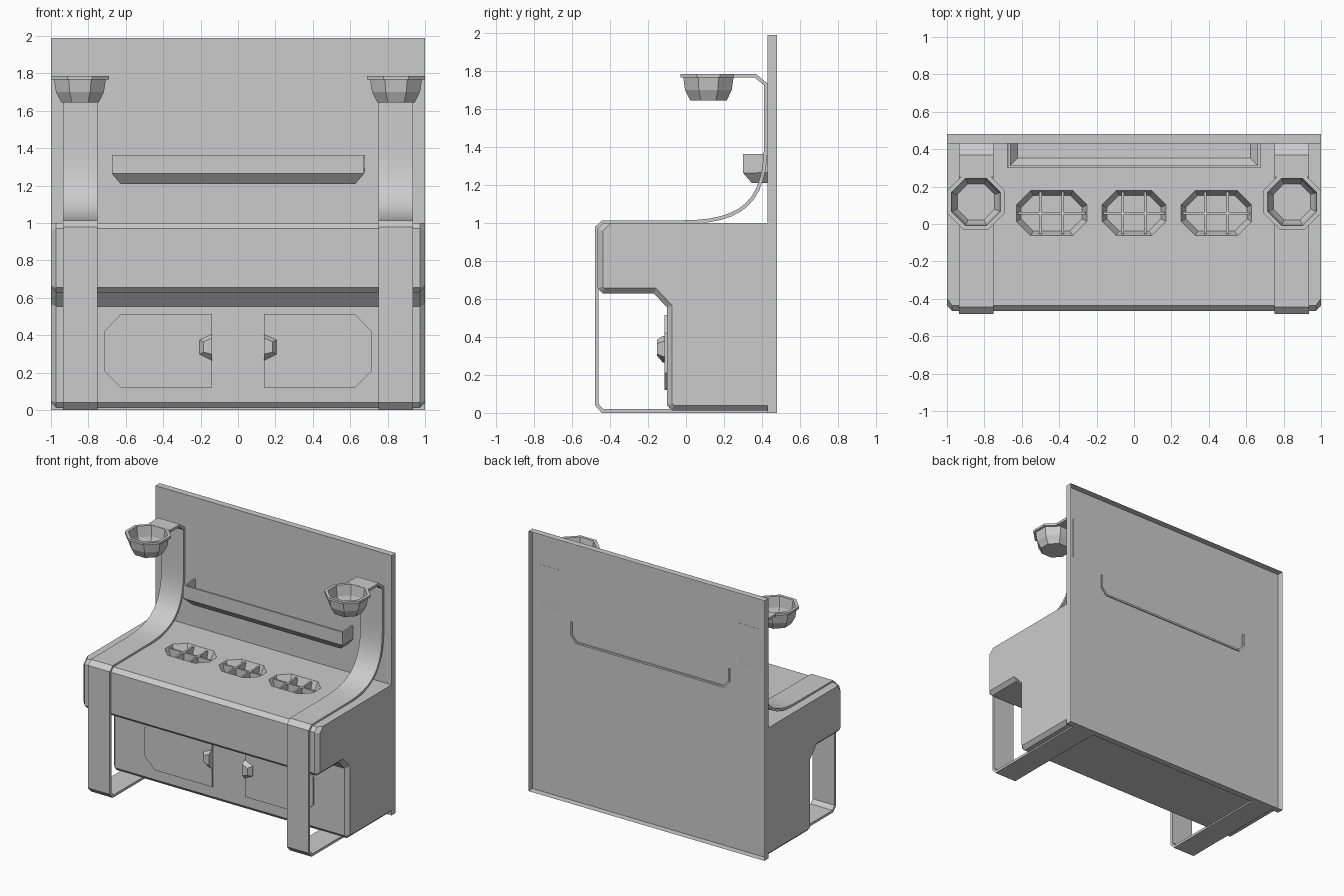
import bpy, bmesh, math

if "Cube" in bpy.data.objects:
    bpy.data.objects.remove(bpy.data.objects["Cube"])


def finish(name, bm):
    bmesh.ops.recalc_face_normals(bm, faces=bm.faces)
    me = bpy.data.meshes.new(name)
    bm.to_mesh(me)
    bm.free()
    ob = bpy.data.objects.new(name, me)
    bpy.context.collection.objects.link(ob)
    return ob


def loft(name, rings, caps=(True, True), closed=True):
    """Skin a list of equally long point rings."""
    bm = bmesh.new()
    vs = [[bm.verts.new(p) for p in r] for r in rings]
    n = len(rings[0])
    for a, b in zip(vs, vs[1:]):
        for i in range(n if closed else n - 1):
            j = (i + 1) % n
            bm.faces.new((a[i], a[j], b[j], b[i]))
    if caps[0]:
        bm.faces.new(vs[0])
    if caps[1]:
        bm.faces.new(vs[-1])
    return finish(name, bm)


def box(name, x0, x1, y0, y1, z0, z1):
    return loft(name, [[(x0, y0, z), (x1, y0, z), (x1, y1, z), (x0, y1, z)] for z in (z0, z1)])


def octagon(cx, cy, rx, ry, cut, z):
    q = [(rx, -ry + cut), (rx, ry - cut), (rx - cut, ry), (-rx + cut, ry),
         (-rx, ry - cut), (-rx, -ry + cut), (-rx + cut, -ry), (rx - cut, -ry)]
    return [(cx + x, cy + y, z) for x, y in q]


def apply_mods(ob):
    bpy.context.view_layer.objects.active = ob
    for m in list(ob.modifiers):
        bpy.ops.object.modifier_apply(modifier=m.name)


def thicken(ob, t):
    m = ob.modifiers.new("thickness", 'SOLIDIFY')
    m.thickness = t
    m.offset = 0
    m.use_even_offset = True
    apply_mods(ob)


# Back panel: front sheet with a rim, open at the rear
loft("back_panel", [[(-1, y, 0), (1, y, 0), (1, y, 1.99), (-1, y, 1.99)] for y in (0.43, 0.48)],
     caps=(True, False))

# Cabinet: side profile with overhanging counter, chamfered end edges except along the top
prof = [(0.43, 0.012), (-0.075, 0.012), (-0.10, 0.04), (-0.10, 0.555), (-0.17, 0.63),
        (-0.44, 0.63), (-0.465, 0.655), (-0.465, 0.97), (-0.435, 1.0), (0.43, 1.0)]
body = loft("cabinet", [[(x, y, z) for y, z in prof] for x in (-1, 1)])
bm = bmesh.new()
bm.from_mesh(body.data)
rim = []
for e in bm.edges:
    a, b = (v.co for v in e.verts)
    along_back = min(a.y, b.y) > 0.42
    along_top = min(a.z, b.z) > 0.99
    if abs(a.x - b.x) < 1e-4 and not along_back and not along_top:
        rim.append(e)
bmesh.ops.bevel(bm, geom=rim, offset=0.027, segments=1, affect='EDGES')
bm.to_mesh(body.data)
bm.free()

# Recessed octagonal wells in the counter, with divider bars
CY = 0.058
for k, (cx, rx) in enumerate([(-0.44, 0.188), (0, 0.17), (0.44, 0.188)]):
    cutter = loft("well_cutter", [octagon(cx, CY, rx - 0.025, 0.095, 0.065, 0.93),
                                  octagon(cx, CY, rx, 0.12, 0.075, 1.0),
                                  octagon(cx, CY, rx, 0.12, 0.075, 1.05)])
    m = body.modifiers.new("well", 'BOOLEAN')
    m.operation = 'DIFFERENCE'
    m.solver = 'EXACT'
    m.object = cutter
    apply_mods(body)
    bpy.data.objects.remove(cutter)
    for s in (-1, 1):
        x = cx + s * 0.06
        box(f"well_bar_{k}", x - 0.007, x + 0.007, CY - 0.112, CY + 0.112, 0.925, 0.992)
    box(f"well_cross_bar_{k}", cx - rx + 0.008, cx + rx - 0.008, CY - 0.007, CY + 0.007, 0.925, 0.992)

# Open the cabinet where it meets the panel
bm = bmesh.new()
bm.from_mesh(body.data)
rear = [f for f in bm.faces if all(v.co.y > 0.429 for v in f.verts)]
bmesh.ops.delete(bm, geom=rear, context='FACES')
bm.to_mesh(body.data)
bm.free()

# Wall tray: open sheet with chamfered lower edge, its rear edge just piercing the panel
levels = [(0.668, 0.307, 1.365), (0.668, 0.307, 1.268), (0.625, 0.35, 1.217)]
tray = loft("wall_tray", [[(-x, 0.438, z), (-x, y, z), (x, y, z), (x, 0.438, z)]
                          for x, y, z in levels], caps=(False, True), closed=False)
thicken(tray, 0.014)


# Strap path: bowl arm, wall, curve onto the counter, front leg, floor runner
def bezier(p, t):
    u = 1 - t
    w = (u ** 3, 3 * u * u * t, 3 * u * t * t, t ** 3)
    return tuple(sum(a * q[i] for a, q in zip(w, p)) for i in (0, 1))


ctrl = [(0.421, 1.43), (0.421, 1.11), (0.30, 1.005), (-0.02, 1.005)]
path = [(0.25, 1.776), (0.365, 1.776), (0.421, 1.73)]
path += [bezier(ctrl, i / 12) for i in range(13)]
path += [(-0.44, 1.003), (-0.471, 0.975), (-0.471, 0.045), (-0.44, 0.01), (0.43, 0.01)]

for s, side in ((-1, "left"), (1, "right")):
    strap = loft(f"{side}_strap", [[(s * 0.75, y, z), (s * 0.935, y, z)] for y, z in path],
                 caps=(False, False), closed=False)
    thicken(strap, 0.019)
    bpy.ops.object.select_all(action='DESELECT')
    strap.select_set(True)
    bpy.context.view_layer.objects.active = strap
    bpy.ops.object.shade_smooth_by_angle(angle=math.radians(25))

    # Octagonal bowl, hollow with a flat rim
    rings = [(0.10, 1.645), (0.128, 1.70), (0.138, 1.768), (0.154, 1.768), (0.154, 1.785),
             (0.131, 1.785), (0.12, 1.705), (0.10, 1.66)]
    loft(f"{side}_bowl", [octagon(s * 0.845, 0.118, r, r * 0.96, r * 0.57, z) for r, z in rings])

    # Cupboard door with chamfered outer corners
    door = [(0.14, 0.12), (0.625, 0.12), (0.715, 0.21), (0.715, 0.42), (0.625, 0.515), (0.14, 0.515)]
    loft(f"{side}_door", [[(s * x, y, z) for x, z in door] for y in (-0.10, -0.114)],
         caps=(False, True))

    # Door handle: small faceted hood at the inner edge
    base = [(0.14, 0.265), (0.205, 0.298), (0.205, 0.375), (0.14, 0.405)]
    face = [(0.14, 0.30), (0.185, 0.31), (0.185, 0.365), (0.14, 0.385)]
    loft(f"{side}_handle", [[(s * x, -0.114, z) for x, z in base],
                            [(s * x, -0.122, z) for x, z in base],
                            [(s * x, -0.152, z) for x, z in face]], caps=(False, True))
